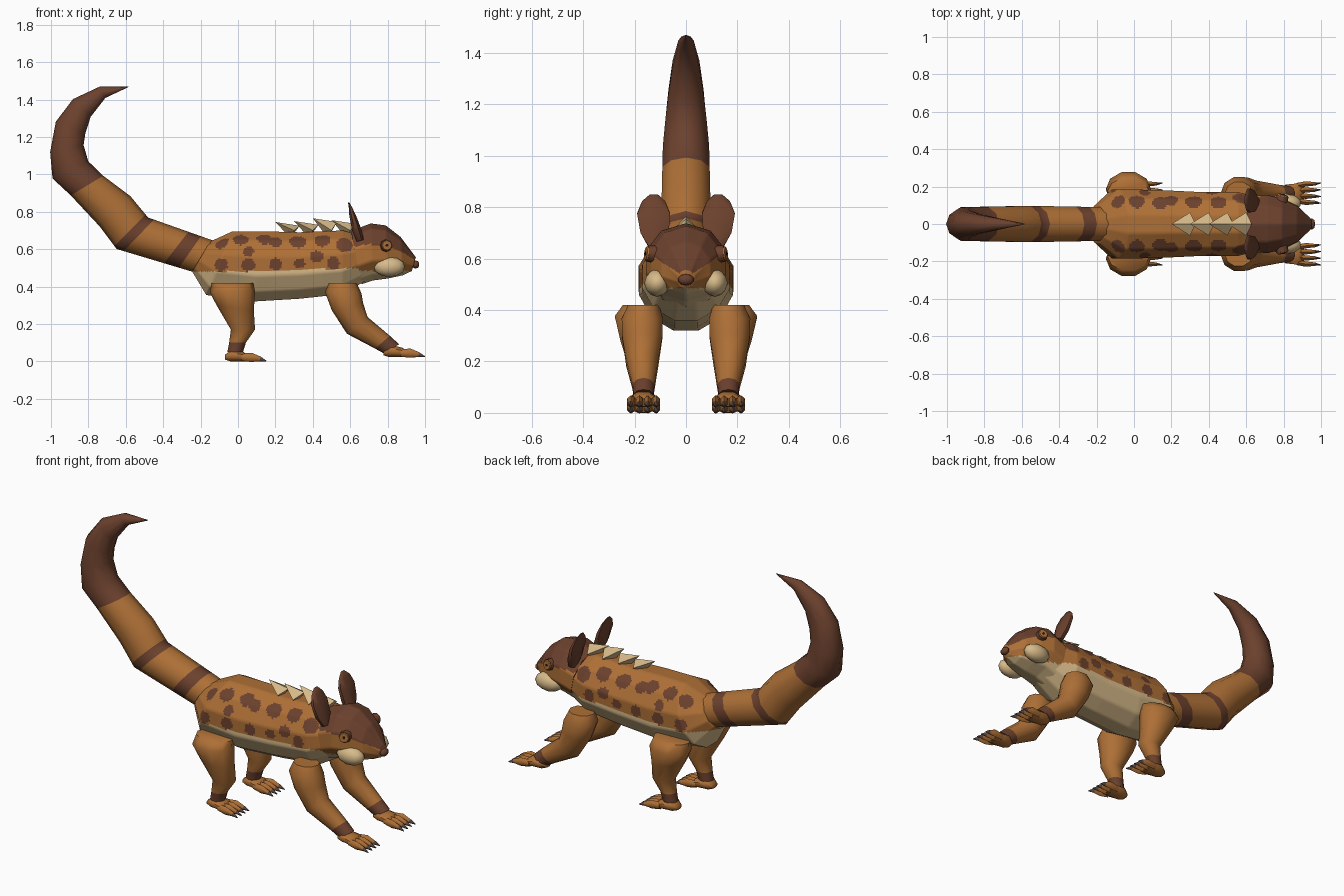
import bpy, bmesh, math
from mathutils import Vector, Matrix

if "Cube" in bpy.data.objects:
    bpy.data.objects.remove(bpy.data.objects["Cube"])


def material(name, colour):
    mat = bpy.data.materials.new(name)
    mat.use_nodes = True
    rgba = (*colour, 1)
    mat.diffuse_color = rgba
    node = next(n for n in mat.node_tree.nodes if n.type == 'BSDF_PRINCIPLED')
    node.inputs["Base Color"].default_value = rgba
    return mat


fur = material("orange fur", (.42, .16, .037))
brown = material("dark brown fur", (.15, .053, .027))
cream = material("cream", (.68, .49, .25))
claw_grey = material("claw grey", (.10, .065, .055))
black = material("pupil black", (.02, .012, .01))


def finish(name, bm, mats, rule=None, angle=60):
    """Turn a bmesh into a shaded object; rule maps a face centre to a material."""
    bmesh.ops.recalc_face_normals(bm, faces=bm.faces)
    if rule:
        for face in bm.faces:
            face.material_index = rule(face.calc_center_median())
    mesh = bpy.data.meshes.new(name)
    bm.to_mesh(mesh)
    bm.free()
    for mat in mats:
        mesh.materials.append(mat)
    obj = bpy.data.objects.new(name, mesh)
    bpy.context.collection.objects.link(obj)
    bpy.ops.object.select_all(action='DESELECT')
    obj.select_set(True)
    bpy.context.view_layer.objects.active = obj
    bpy.ops.object.shade_smooth_by_angle(angle=math.radians(angle))
    return obj


def section(ring, sides, cuts, side):
    """Cross-section between points a and b (x, z), at y centre yc, half width w."""
    ax, az, bx, bz, yc, w = ring[:6]
    a, b = Vector((ax, side * yc, az)), Vector((bx, side * yc, bz))
    mid, up = (a + b) / 2, (a - b) / 2
    fit = math.cos(math.pi / sides)
    corners = []
    for k in range(sides):
        t = (k + .5) * math.tau / sides
        corners.append(mid + up * math.sin(t) / fit + Vector((0, w * math.cos(t) / fit, 0)))
    points = []
    for k, p in enumerate(corners):
        q = corners[(k + 1) % sides]
        points += [p.lerp(q, c / cuts) for c in range(cuts)]
    return points


def loft(bm, rings, sides=8, cuts=1, steps=1, side=1):
    """Skin the rings; a seventh ring value is the material of the span after it."""
    rows, mats = [], []
    for i, ring in enumerate(rings):
        here = section(ring, sides, cuts, side)
        if i == len(rings) - 1:
            rows.append(here)
            break
        following = section(rings[i + 1], sides, cuts, side)
        for s in range(steps):
            rows.append([p.lerp(q, s / steps) for p, q in zip(here, following)])
            mats.append(ring[6] if len(ring) > 6 else 0)
    rows = [[bm.verts.new(p) for p in row] for row in rows]
    for low, high, mat in zip(rows, rows[1:], mats):
        for k in range(len(low)):
            j = (k + 1) % len(low)
            bm.faces.new((low[k], low[j], high[j], high[k])).material_index = mat
    bm.faces.new(rows[0]).material_index = mats[0]
    bm.faces.new(rows[-1]).material_index = mats[-1]


def blend(first, second, t, mat):
    """Ring part of the way between two rings."""
    return tuple(p + (q - p) * t for p, q in zip(first[:6], second[:6])) + (mat,)


# Body with spotted flanks and pale belly; spots are x, z and radius
spots = [(-.09, .64, .042), (.015, .65, .042), (.14, .655, .042), (.2, .64, .035),
         (-.09, .515, .035), (.055, .515, .036), (.055, .585, .03), (.2, .52, .033),
         (.32, .645, .045), (.33, .525, .03), (.42, .56, .035), (.45, .65, .045),
         (.51, .525, .035), (.57, .625, .045)]
spots = [(Vector((x, .18 * math.sqrt(1 - ((z - .5) / .2) ** 2), z)), r) for x, z, r in spots]


def body_rule(p):
    if p.z < .48 + .03 * max(0, p.x):
        return 2
    flank = Vector((p.x, abs(p.y), p.z))
    return int(any((flank - centre).length < r for centre, r in spots))


bm = bmesh.new()
loft(bm, [(-.15, .64, -.245, .48, 0, .10),
          (-.03, .695, -.17, .355, 0, .185),
          (.15, .695, .08, .32, 0, .182),
          (.33, .69, .33, .335, 0, .172),
          (.56, .70, .56, .36, 0, .17),
          (.63, .68, .69, .435, 0, .14)], sides=12, cuts=8, steps=20)
finish("body", bm, [fur, brown, cream], body_rule)


# Head with dark cap and pale throat
def head_rule(p):
    if p.z > .525 + .65 * abs(p.y):
        return 1
    return 2 if p.z < .485 else 0


bm = bmesh.new()
loft(bm, [(.605, .69, .66, .42, 0, .15),
          (.71, .73, .72, .44, 0, .155),
          (.79, .72, .80, .45, 0, .135),
          (.87, .66, .88, .465, 0, .095),
          (.95, .555, .93, .485, 0, .032)], sides=10, cuts=8, steps=12)
finish("head", bm, [fur, brown, cream], head_rule)

# Nose
bm = bmesh.new()
bmesh.ops.create_uvsphere(bm, u_segments=8, v_segments=5, radius=1,
                          matrix=Matrix.Translation((.95, 0, .518)) @ Matrix.Diagonal((.02, .032, .022, 1)))
finish("nose", bm, [brown])

# Curling tail with bands and a dark end
base = (-.13, .64, -.23, .48, 0, .09, 0)
bend = (-.485, .765, -.645, .605, 0, .097, 1)
upper = (-.58, .88, -.735, .725, 0, .095, 0)
bm = bmesh.new()
loft(bm, [base, blend(base, bend, .2, 1), blend(base, bend, .39, 0),
          blend(base, bend, .91, 1), bend, blend(bend, upper, .14, 0), upper,
          (-.725, .99, -.89, .89, 0, .092, 1),
          (-.805, 1.067, -.987, .98, 0, .09, 1),
          (-.83, 1.155, -1, 1.12, 0, .08, 1),
          (-.82, 1.22, -.97, 1.28, 0, .068, 1),
          (-.79, 1.31, -.88, 1.40, 0, .052, 1),
          (-.71, 1.41, -.74, 1.467, 0, .03, 1),
          (-.585, 1.467, -.587, 1.47, 0, .002, 1)], sides=10)
finish("tail", bm, [fur, brown])

# Row of back spines pointing backwards
for i, height in enumerate((.745, .75, .765, .755)):
    x = .2 + .1 * i
    bm = bmesh.new()
    tip = bm.verts.new((x, 0, height))
    rim = [bm.verts.new(p) for p in ((x + .13, 0, height - .02), (x + .1, .062, .7),
                                     (x + .08, 0, .66), (x + .1, -.062, .7))]
    bm.faces.new(rim)
    for k in range(4):
        bm.faces.new((rim[k], rim[(k + 1) % 4], tip))
    finish(f"back_spine_{i + 1}", bm, [cream], angle=30)


# Legs, as front and back outline points with ankle bands
front_leg = [(.63, .42, .49, .42, .165, .06),
             (.655, .365, .47, .37, .17, .08),
             (.665, .31, .505, .275, .17, .078),
             (.69, .235, .585, .15, .17, .062),
             (.81, .135, .735, .07, .165, .043, 1),
             (.86, .09, .78, .045, .165, .038)]
hind_leg = [(.075, .42, -.135, .42, .175, .07),
            (.085, .38, -.145, .37, .185, .092),
            (.08, .27, -.11, .30, .175, .08),
            (.088, .17, -.035, .17, .165, .055),
            (.04, .1, -.045, .1, .165, .042, 1),
            (.025, .05, -.055, .05, .165, .038)]


def foot(name, x, z, side):
    """Palm with four splayed toes and claws."""
    bm = bmesh.new()
    loft(bm, [(x, z + .035, x, z + .01, .165, .025),
              (x + .04, z + .065, x + .03, z, .165, .045),
              (x + .10, z + .05, x + .10, z, .165, .053),
              (x + .13, z + .03, x + .13, z + .004, .165, .045)], side=side)
    for k in (-1.5, -.5, .5, 1.5):
        root, knuckle, end = (.165 + k * gap for gap in (.027, .033, .036))
        loft(bm, [(x + .09, z + .04, x + .09, z + .005, root, .014),
                  (x + .145, z + .042, x + .14, z, knuckle, .014),
                  (x + .19, z + .024, x + .186, z + .002, knuckle, .009, 1),
                  (x + .222, z + .004, x + .22, z, end, .002)], sides=6, side=side)
    finish(name, bm, [fur, claw_grey])


# Parts in pairs
for side, label in ((1, "far"), (-1, "near")):
    for part, rings in (("front_leg", front_leg), ("hind_leg", hind_leg)):
        bm = bmesh.new()
        loft(bm, rings, sides=10, side=side)
        finish(f"{part}_{label}", bm, [fur, brown])
    foot(f"front_foot_{label}", .778, .023, side)
    foot(f"hind_foot_{label}", -.07, 0, side)

    # Ear
    bm = bmesh.new()
    loft(bm, [(.672, .65, .635, .64, .115, .03),
              (.662, .70, .61, .70, .122, .055),
              (.635, .77, .595, .78, .126, .064),
              (.612, .82, .592, .825, .126, .045),
              (.595, .85, .588, .85, .125, .015)], sides=8, side=side)
    finish(f"ear_{label}", bm, [brown])

    # Cheek puff
    bm = bmesh.new()
    place = Matrix.Translation((.81, side * .112, .505))
    bmesh.ops.create_icosphere(bm, subdivisions=2, radius=1,
                               matrix=place @ Matrix.Diagonal((.085, .05, .054, 1)))
    finish(f"cheek_{label}", bm, [cream])

    # Eye: socket, iris and pupil stacked outwards
    out = Vector((.25, side, .1)).normalized()
    turn = out.to_track_quat('Z', 'Y').to_matrix().to_4x4()
    for part, mat, radius, depth, away in (("eye_socket", brown, .037, .06, 0),
                                           ("iris", fur, .03, .008, .032),
                                           ("pupil", black, .009, .006, .035)):
        bm = bmesh.new()
        centre = Vector((.788, side * .122, .617)) + out * away
        bmesh.ops.create_cone(bm, cap_ends=True, segments=8, radius1=radius,
                              radius2=radius * .85, depth=depth,
                              matrix=Matrix.Translation(centre) @ turn)
        finish(f"{part}_{label}", bm, [mat])
